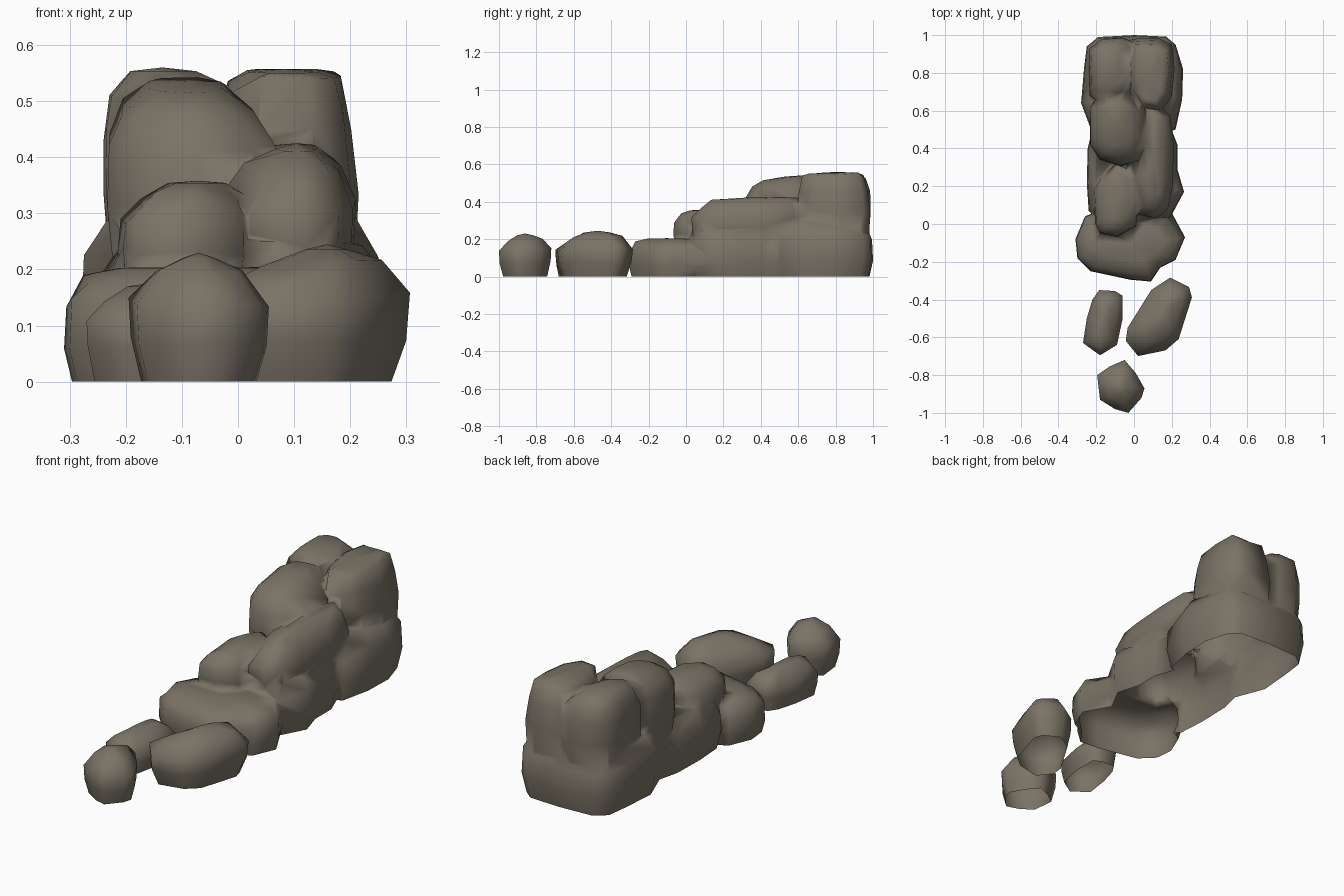
import bpy, bmesh, math, random

if "Cube" in bpy.data.objects:
    bpy.data.objects.remove(bpy.data.objects["Cube"])

random.seed(4)
stone = bpy.data.materials.new("grey brown stone")
stone.diffuse_color = (0.195, 0.172, 0.133, 1)
stone.use_nodes = True
stone.node_tree.nodes["Principled BSDF"].inputs["Base Color"].default_value = stone.diffuse_color

# (height fraction, inset as a fraction of the smaller half width)
POINTED = [(0, .18), (.32, .03), (.62, 0), (.84, .38), (.96, .78)]
ROUND = [(0, .14), (.35, .02), (.58, 0), (.84, .31), (.97, .7)]
MID = [(0, .06), (.32, 0), (.64, .03), (.86, .24), (.98, .58)]
BLOCK = [(0, .07), (.3, 0), (.68, .02), (.9, .17), (.99, .5)]
TAPER = [(0, .04), (.35, 0), (.7, .1), (.93, .24), (.99, .5)]


def rock(name, z0, z1, outline, profile=ROUND, shift=(0, 0), slope=(0, 0), skirt=None):
    """Boulder: plan outline lofted upwards through inset rings to a low crown.
    A skirt extends it below its foot and closes it, ready for welding."""
    xs, ys = [p[0] for p in outline], [p[1] for p in outline]
    cx, cy = (min(xs) + max(xs)) / 2, (min(ys) + max(ys)) / 2
    hx, hy = (max(xs) - min(xs)) / 2, (max(ys) - min(ys)) / 2
    m, h = min(hx, hy), z1 - z0
    pts = sorted(outline, key=lambda p: math.atan2(p[1] - cy, p[0] - cx))
    bm = bmesh.new()
    rings = []
    for i, (t, inset) in enumerate(profile):
        ring = []
        for x, y in pts:
            dx = (x - cx) * (1 - inset * m / hx)
            dy = (y - cy) * (1 - inset * m / hy)
            z = z0 + h * t + t * (slope[0] * dx + slope[1] * dy)
            if 0 < i < len(profile) - 1:
                z += random.uniform(-.05, .05) * h
            s = max(0, t - .6) / .4
            ring.append(bm.verts.new((cx + dx + shift[0] * s, cy + dy + shift[1] * s, z)))
        rings.append(ring)
    if skirt:
        rings.insert(0, [bm.verts.new((v.co.x, v.co.y, z0 - skirt)) for v in rings[0]])
    n = len(pts)
    for a, b in zip(rings, rings[1:]):
        for k in range(n):
            j = (k + 1) % n
            bm.faces.new((a[k], a[j], b[j], b[k]))
    # low crown
    top = bm.verts.new((cx + shift[0], cy + shift[1], z1))
    for k in range(n):
        bm.faces.new((rings[-1][k], rings[-1][(k + 1) % n], top))
    if skirt:
        bm.faces.new(rings[0][::-1])
        bmesh.ops.triangulate(bm, faces=bm.faces[:])
    for f in bm.faces:
        f.smooth = True
    me = bpy.data.meshes.new(name)
    bm.to_mesh(me)
    bm.free()
    me.materials.append(stone)
    ob = bpy.data.objects.new(name, me)
    bpy.context.collection.objects.link(ob)
    return ob


# loose stones at the front, open underneath
rock("front_stone", 0, .23, [(-.195, -.80), (-.13, -.755), (-.05, -.72), (.01, -.79),
     (.055, -.87), (.04, -.92), (-.03, -1.0), (-.10, -.98), (-.18, -.93)], POINTED)
rock("left_stone", 0, .175, [(-.185, -.35), (-.10, -.355), (-.06, -.38), (-.06, -.50),
     (-.09, -.64), (-.18, -.695), (-.27, -.63), (-.25, -.50), (-.22, -.40)])
rock("right_stone", 0, .245, [(.19, -.285), (.29, -.335), (.305, -.39), (.235, -.61),
     (.165, -.67), (.02, -.70), (-.045, -.62), (-.035, -.55), (.09, -.35)], POINTED,
     shift=(.03, .02))

pile = []


def pile_rock(*args, **kw):
    pile.append(rock(*args, skirt=.02 + .0071 * len(pile), **kw))


# ground course of the pile
pile_rock("low_front_rock", 0, .205, [(-.31, -.08), (-.26, .04), (-.12, .10), (.10, .10),
          (.20, .06), (.27, -.07), (.22, -.19), (.14, -.23), (.09, -.305), (-.02, -.295),
          (-.23, -.25), (-.30, -.18)], profile=BLOCK)
pile_rock("middle_base_rock", 0, .27, [(-.24, .07), (-.25, .22), (-.245, .40), (-.21, .55),
          (.18, .55), (.23, .42), (.23, .29), (.265, .17), (.19, .03), (0, -.02),
          (-.17, -.01)], profile=BLOCK)
pile_rock("back_base_rock", 0, .31, [(-.22, .48), (-.28, .64), (-.265, .82), (-.25, .94),
          (-.19, .99), (0, 1.0), (.17, .992), (.22, .95), (.26, .82), (.255, .66),
          (.22, .50), (0, .42)], profile=BLOCK)

# upper boulders
pile_rock("lower_left_boulder", .17, .358, [(-.205, 0), (-.215, .18), (-.18, .24),
          (-.10, .32), (0, .28), (.03, .12), (.01, -.01), (-.09, -.068), (-.18, -.05)],
          profile=MID, shift=(.02, .02))
pile_rock("long_right_boulder", .16, .425, [(.02, .05), (-.04, .22), (-.04, .58), (.08, .66),
          (.19, .58), (.21, .42), (.205, .20), (.18, .08), (.12, .03)],
          profile=ROUND, shift=(.02, .02), slope=(0, .03))
pile_rock("middle_left_boulder", .22, .535, [(-.233, .42), (-.232, .62), (-.18, .70),
          (-.03, .72), (.07, .60), (.075, .42), (.03, .33), (-.07, .305), (-.18, .34)],
          profile=MID, shift=(-.015, .02), slope=(0, .12))
pile_rock("back_right_boulder", .23, .557, [(-.04, .70), (.03, .61), (.14, .59), (.20, .68),
          (.215, .82), (.20, .95), (.13, .985), (-.01, .98), (-.05, .86)],
          profile=TAPER, slope=(0, .03))
pile_rock("back_left_boulder", .23, .56, [(-.235, .68), (-.24, .82), (-.235, .93), (-.17, .98),
          (-.06, .987), (.03, .95), (.04, .78), (-.02, .66), (-.14, .60)],
          profile=MID, shift=(-.035, .02))


def weld(solver):
    """Union of the whole pile, or None if the solver lost part of it."""
    body = pile[0]
    for other in pile[1:]:
        mod = body.modifiers.new("weld", 'BOOLEAN')
        mod.operation, mod.solver, mod.object = 'UNION', solver, other
    bpy.context.view_layer.update()
    deps = bpy.context.evaluated_depsgraph_get()
    skin = bpy.data.meshes.new_from_object(body.evaluated_get(deps))
    body.modifiers.clear()
    ys, zs = [v.co.y for v in skin.vertices], [v.co.z for v in skin.vertices]
    good = ys and min(ys) < -.28 and max(ys) > .97 and max(zs) > .53
    return skin if good and len(ys) > 200 else None


skin = weld('MANIFOLD') or weld('EXACT')
if skin:
    pile[0].data = skin
    pile[0].name = "boulder_pile"
    for other in pile[1:]:
        bpy.data.objects.remove(other)
    pile = pile[:1]

# trim at the ground, leaving the underside open
for ob in pile:
    bm = bmesh.new()
    bm.from_mesh(ob.data)
    bmesh.ops.bisect_plane(bm, geom=bm.verts[:] + bm.edges[:] + bm.faces[:], dist=1e-5,
                           plane_co=(0, 0, 0), plane_no=(0, 0, 1), clear_inner=True)
    bmesh.ops.remove_doubles(bm, verts=bm.verts, dist=.003)
    for f in bm.faces:
        f.smooth = True
    bm.to_mesh(ob.data)
    bm.free()
